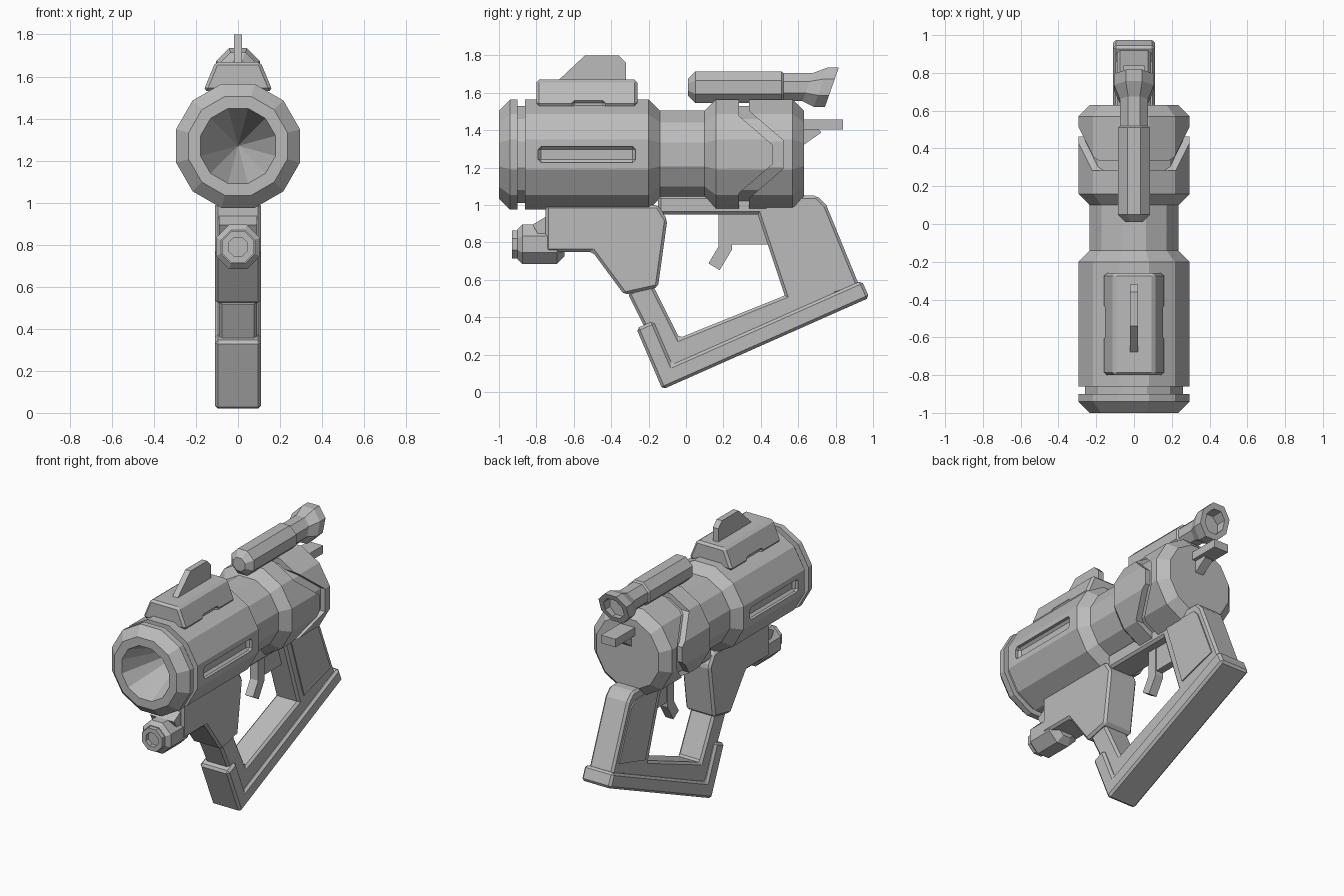
import bpy, bmesh, math
from mathutils import Vector

if "Cube" in bpy.data.objects:
    bpy.data.objects.remove(bpy.data.objects["Cube"], do_unlink=True)

colour = (.5, .5, .5, 1)
grey = bpy.data.materials.new("plain_grey")
grey.use_nodes = True
grey.diffuse_color = colour
grey.node_tree.nodes["Principled BSDF"].inputs["Base Color"].default_value = colour

# Shared dimensions: barrel axis height and its radii
AXIS = 1.27
BODY, INNER, NECK = .295, .26, .235
SLOPE = BODY - NECK
SCOPE_AXIS = 1.63
EMITTER_AXIS = .79
STOCK = .09
THICK = .11
SOFT = .015


def skin(bm, rings, name):
    """Join equal rings into a closed solid and make it an object."""
    for first, second in zip(rings, rings[1:]):
        for i in range(len(first)):
            bm.faces.new((first[i - 1], first[i], second[i], second[i - 1]))
    bm.faces.new(rings[0])
    bm.faces.new(rings[-1])
    bmesh.ops.remove_doubles(bm, verts=bm.verts, dist=.0001)
    bmesh.ops.recalc_face_normals(bm, faces=bm.faces)
    mesh = bpy.data.meshes.new(name)
    bm.to_mesh(mesh)
    bm.free()
    mesh.materials.append(grey)
    part = bpy.data.objects.new(name, mesh)
    bpy.context.collection.objects.link(part)
    return part


def chamfer(part, width):
    mod = part.modifiers.new("chamfer", 'BEVEL')
    mod.width = width
    mod.segments = 1
    mod.limit_method = 'ANGLE'
    return part


def mirror(part):
    part.modifiers.new("mirror", 'MIRROR')
    return part


def cut(target, cutter):
    mod = target.modifiers.new("cut", 'BOOLEAN')
    mod.operation = 'DIFFERENCE'
    mod.object = cutter
    cutter.hide_render = True
    cutter.hide_set(True)


def slab(name, outline, half, inner=None):
    """Side outline (y, z) extruded over x; inner starts it away from the middle."""
    bm = bmesh.new()
    start = -half if inner is None else inner
    rings = [[bm.verts.new((x, y, z)) for y, z in outline] for x in (start, half)]
    return skin(bm, rings, name)


def ribbon(name, path, width, half, inner=None):
    """Strip of constant width with mitred corners along a side path."""
    points = [Vector(p) for p in path]
    normals = [(b - a).orthogonal().normalized() for a, b in zip(points, points[1:])]
    left, right = [], []
    for i, point in enumerate(points):
        before, after = normals[max(i - 1, 0)], normals[min(i, len(normals) - 1)]
        mitre = (before + after).normalized()
        offset = mitre * width / mitre.dot(before) / 2
        left.append(point + offset)
        right.append(point - offset)
    return slab(name, left + right[::-1], half, inner)


def turn(name, profile, sides, height, lean=0):
    """Faceted turning about y from (y, flat radius) pairs."""
    bm = bmesh.new()
    rings = []
    for y, radius in profile:
        ring = []
        for i in range(sides):
            angle = (i + .5) * math.tau / sides
            arm = radius / math.cos(math.pi / sides)
            rise = arm * math.sin(angle)
            ring.append(bm.verts.new((arm * math.cos(angle), y + lean * rise, height + rise)))
        rings.append(ring)
    return skin(bm, rings, name)


def drum(name, front, back, radius, nose=0, tail=0, sides=12, height=AXIS):
    """Cylinder with sloped ends."""
    profile = [(front + nose, radius), (back - tail, radius)]
    if nose:
        profile.insert(0, (front, radius - nose))
    if tail:
        profile.append((back, radius - tail))
    return turn(name, profile, sides, height)


# Barrel: muzzle ring, groove, body and neck, opened by a conical bore
body = drum("barrel_body", -.86, -.14, BODY, tail=SLOPE)
barrel = [drum("muzzle_ring", -1, -.9, BODY, nose=SLOPE),
          drum("muzzle_groove", -.95, -.8, INNER),
          drum("barrel_neck", -.8, .2, NECK), body]
bore = turn("bore_cutter", [(-1.2, .25), (-.5, 0)], 12, AXIS)
for part in barrel:
    cut(part, bore)

# Recessed side slots
slot = ribbon("slot_cutter", [(-.79, AXIS), (-.27, AXIS)], .085, .35, inner=INNER)
cut(body, mirror(chamfer(slot, SOFT)))

# Rear chamber with a chevron groove down to the core
chamber = drum("rear_chamber", .1, .63, BODY, nose=SLOPE, tail=SLOPE)
drum("chamber_core", .15, .55, INNER)
bend = [(.31, .4), (.31, .22), (.49, .065)]
chevron = [(y, AXIS + d) for y, d in bend] + [(y, AXIS - d) for y, d in reversed(bend)]
cut(chamber, ribbon("chevron_cutter", chevron, .055, .5))

# Sight mount: a box tapered towards its top, with side notches
mount = ribbon("sight_mount", [(-.8, 1.6), (-.26, 1.6)], .14, .165)
for vert in mount.data.vertices:
    if vert.co.z > 1.6:
        vert.co.x *= .65
chamfer(mount, SOFT)
notch = ribbon("notch_cutter", [(-.61, 1.5), (-.43, 1.5)], .12, .3, inner=.135)
cut(mount, mirror(chamfer(notch, SOFT)))
slab("sight_fin", [(-.7, 1.65), (-.54, 1.8), (-.36, 1.8), (-.32, 1.76), (-.32, 1.65)], .02)

# Scope with a flared, leaning and hollow eyepiece
drum("scope_tube", .01, .52, .085, nose=.04, tail=.01, sides=8, height=SCOPE_AXIS)
drum("scope_waist", .5, .72, .075, sides=8, height=SCOPE_AXIS)
turn("scope_eyepiece", [(.65, .075), (.72, .105), (.78, .105), (.78, .07), (.7, .07)],
     8, SCOPE_AXIS, lean=.35)

# Hammer
ribbon("hammer", [(.6, 1.43), (.84, 1.43)], .055, .055)
ribbon("hammer_stem", [(.6, 1.35), (.7, 1.42)], .08, .03)

# Front housing with the small emitter below the muzzle
housing = [(-.75, 1), (-.75, .75), (-.5, .75), (-.33, .52), (-.15, .56), (-.1, .92), (-.15, 1)]
chamfer(slab("front_housing", housing, THICK), SOFT)
drum("emitter", -.9, -.65, .105, nose=.025, tail=.04, sides=8, height=EMITTER_AXIS)
turn("emitter_tip", [(-.88, .075), (-.93, .075), (-.93, .045), (-.9, .045)], 8, EMITTER_AXIS)
ribbon("emitter_bridge", [(-.8, .86), (-.7, .92)], .08, STOCK)

# Bridge under the barrel, trigger and the web behind it
chamfer(ribbon("upper_bridge", [(-.15, 1), (.5, 1)], .1, STOCK), SOFT)
ribbon("trigger", [(.21, 1), (.21, .77), (.15, .67)], .07, .03)
ribbon("trigger_web", [(.2, .87), (.45, .87)], .16, .025)

# Strut and lower bar, grip with raised panels, heavy base
chamfer(ribbon("lower_loop", [(-.25, .56), (-.07, .2), (.8, .55)], .14, STOCK), SOFT)
grip = [(.35, 1.05), (.7, 1.05), (.75, 1), (.93, .56), (.55, .45)]
chamfer(slab("grip", grip, STOCK), SOFT)
centre = sum((Vector(p) for p in grip), Vector((0, 0))) / len(grip)
panel = [centre.lerp(Vector(p), .75) for p in grip]
mirror(slab("grip_panels", panel, STOCK + .008, inner=STOCK - SOFT))
chamfer(ribbon("grip_base", [(-.22, .36), (-.1, .08), (.96, .55)], .1, THICK), SOFT)
